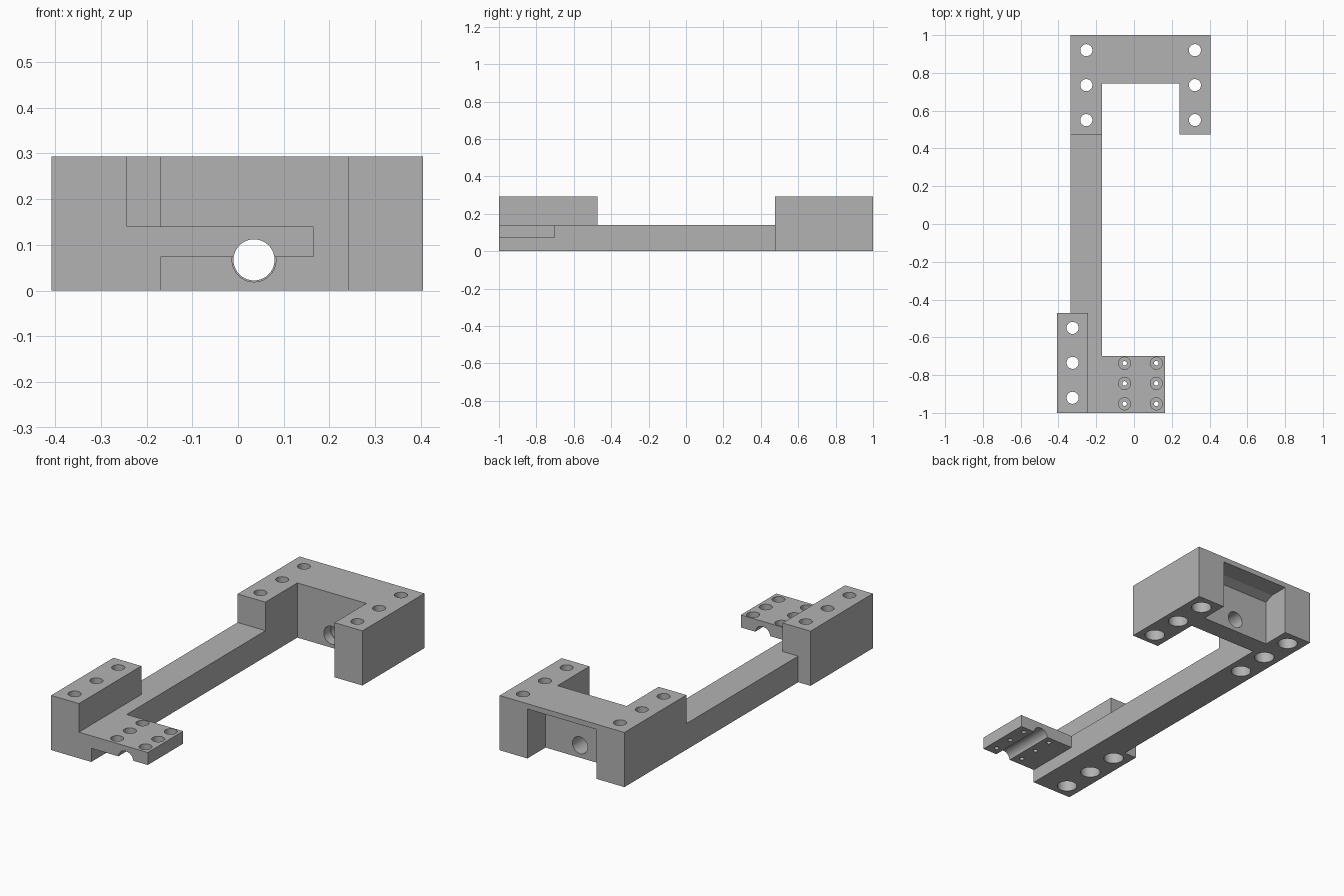
import bpy
import bmesh
import math
from mathutils import Matrix, Vector

if "Cube" in bpy.data.objects:
    bpy.data.objects.remove(bpy.data.objects["Cube"], do_unlink=True)

grey = bpy.data.materials.new("plain_grey")
grey.use_nodes = True
grey.diffuse_color = (0.45, 0.45, 0.45, 1)
grey.node_tree.nodes["Principled BSDF"].inputs["Base Color"].default_value = grey.diffuse_color

TOP, DECK, LEDGE = 0.293, 0.14, 0.073
HOLE_R, BORE_R, SHAFT_R = 0.032, 0.05, 0.045
SHAFT_X, SHAFT_Z = 0.035, 0.067


def make_object(name, bm):
    bmesh.ops.recalc_face_normals(bm, faces=bm.faces)
    mesh = bpy.data.meshes.new(name)
    bm.to_mesh(mesh)
    bm.free()
    mesh.materials.append(grey)
    obj = bpy.data.objects.new(name, mesh)
    bpy.context.collection.objects.link(obj)
    return obj


def prism(name, points, direction):
    """Extrude a closed outline along a direction."""
    bm = bmesh.new()
    face = bm.faces.new([bm.verts.new(p) for p in points])
    out = bmesh.ops.extrude_face_region(bm, geom=[face])
    verts = [g for g in out["geom"] if isinstance(g, bmesh.types.BMVert)]
    bmesh.ops.translate(bm, verts=verts, vec=Vector(direction))
    return make_object(name, bm)


def box(name, x0, x1, y0, y1, z0, z1):
    outline = [(x0, y0, z0), (x1, y0, z0), (x1, y1, z0), (x0, y1, z0)]
    return prism(name, outline, (0, 0, z1 - z0))


def add_plug(bm, steps, matrix, sides=40):
    """Add a turned plug; steps are (radius, height) pairs along its axis."""
    rings = []
    for r, h in steps:
        rings.append([bm.verts.new(matrix @ Vector((
            r * math.cos(math.tau * i / sides), r * math.sin(math.tau * i / sides), h)))
            for i in range(sides)])
    for a, b in zip(rings, rings[1:]):
        for i in range(sides):
            j = (i + 1) % sides
            bm.faces.new((a[i], a[j], b[j], b[i]))
    bm.faces.new(rings[0][::-1])
    bm.faces.new(rings[-1])


def drill(obj, steps, matrices):
    """Cut a row of stepped holes out of a part."""
    bm = bmesh.new()
    for m in matrices:
        add_plug(bm, steps, m)
    cutter = make_object("hole_cutter", bm)
    cutter.hide_render = True
    mod = obj.modifiers.new("holes", "BOOLEAN")
    mod.operation, mod.solver, mod.object = "DIFFERENCE", "EXACT", cutter
    bpy.context.view_layer.objects.active = obj
    with bpy.context.temp_override(object=obj, active_object=obj):
        bpy.ops.object.modifier_apply(modifier=mod.name)
    bpy.data.objects.remove(cutter, do_unlink=True)


def upright(x, ys):
    return [Matrix.Translation((x, y, 0)) for y in ys]


# Mounting holes: narrow above, wider bore below
bolt = [(BORE_R, -0.1), (BORE_R, 0.2), (HOLE_R, 0.2), (HOLE_R, 0.4)]
rows = (0.55, 0.735, 0.92)

# Long rail, narrowing beside the front block
rail = prism("rail", [(-0.335, 0.475, 0), (-0.335, -0.472, 0), (-0.243, -0.472, 0),
                      (-0.243, -1, 0), (-0.17, -1, 0), (-0.17, 0.475, 0)], (0, 0, DECK))

# Front block
front_block = box("front_block", -0.408, -0.243, -1, -0.472, 0, TOP)
drill(front_block, bolt, upright(-0.325, [-y for y in rows]))

# Back legs
legs = []
for name, x0, x1 in (("back_right_leg", -0.335, -0.17), ("back_left_leg", 0.24, 0.405)):
    leg = box(name, x0, x1, 0.475, 1, 0, TOP)
    drill(leg, bolt, upright((x0 + x1) / 2, rows))
    legs.append(leg)

# Back bridge: top plate and wall in one section, with a small slope between
section = [(0.745, 0), (0.847, 0), (0.847, 0.245), (0.895, 0.265), (1, 0.265),
           (1, TOP), (0.745, TOP)]
bridge = prism("back_bridge", [(-0.17, y, z) for y, z in section], (0.41, 0, 0))

# Horizontal bore, pointing towards the back
axis = Matrix.Translation((SHAFT_X, 0, SHAFT_Z)) @ Matrix.Rotation(-math.pi / 2, 4, "X")
drill(bridge, [(0.048, 0.6), (0.048, 0.8), (SHAFT_R, 0.8), (SHAFT_R, 1.2)], [axis])

# Clamp platform with screw holes and a round groove underneath
platform = box("clamp_platform", -0.17, 0.165, -1, -0.7, LEDGE, DECK)
screw = [(0.012, 0), (0.012, 0.105), (HOLE_R, 0.105), (HOLE_R, 0.2)]
screws = [m for x in (-0.05, 0.118) for m in upright(x, (-0.737, -0.844, -0.952))]
drill(platform, [(SHAFT_R, -1.2), (SHAFT_R, -0.5)], [axis])
drill(platform, screw, screws)

# Smooth the bores and keep every edge sharp
for part in [rail, front_block, bridge, platform] + legs:
    bpy.ops.object.select_all(action="DESELECT")
    part.select_set(True)
    bpy.context.view_layer.objects.active = part
    bpy.ops.object.shade_smooth_by_angle(angle=math.radians(20))
